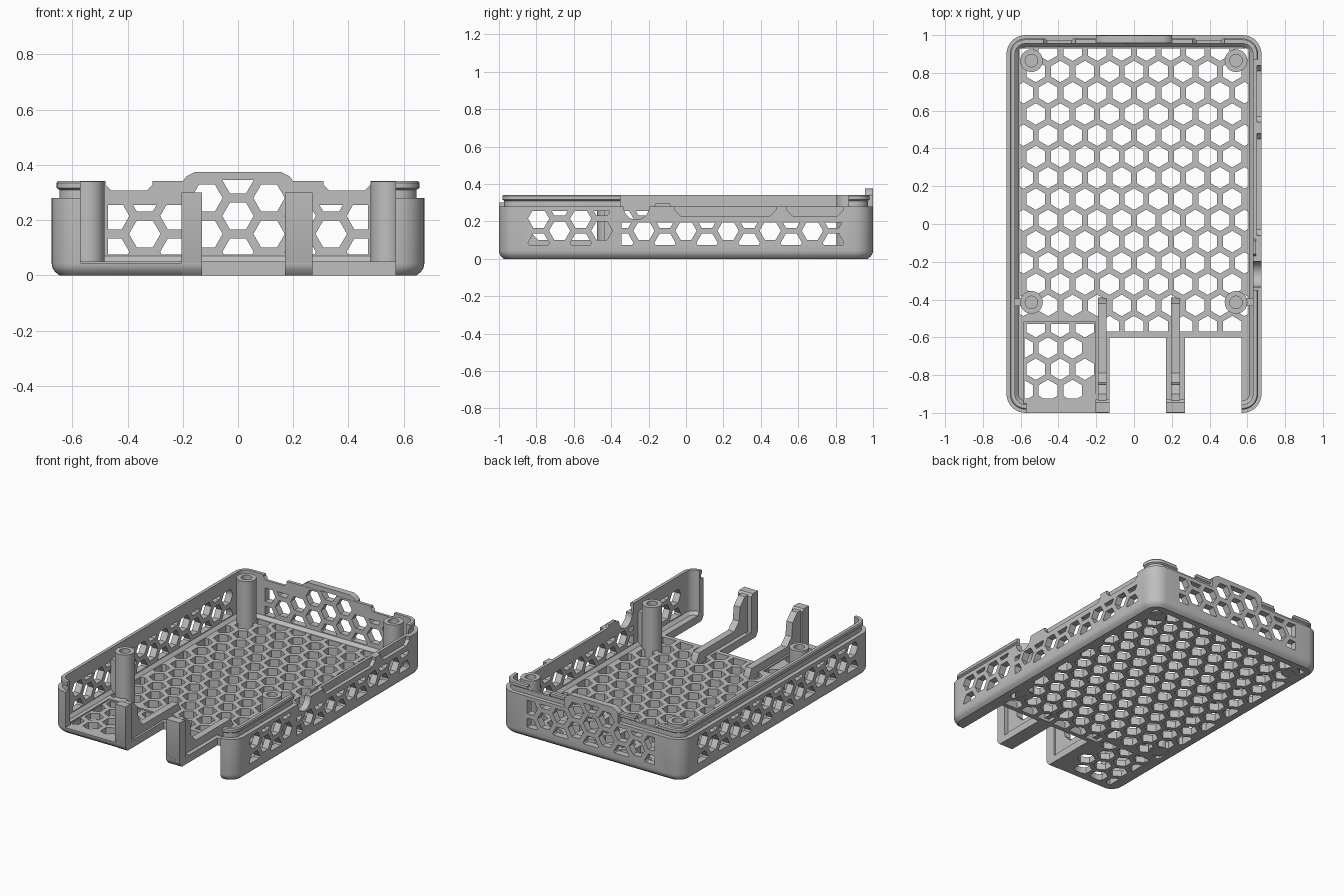
import bpy, bmesh, math

if "Cube" in bpy.data.objects:
    bpy.data.objects.remove(bpy.data.objects["Cube"])

grey = bpy.data.materials.new("grey_plastic")
grey.use_nodes = True
COLOUR = (0.52, 0.52, 0.52, 1)
grey.diffuse_color = COLOUR
grey.node_tree.nodes["Principled BSDF"].inputs["Base Color"].default_value = COLOUR


def finish(name, bm):
    bmesh.ops.recalc_face_normals(bm, faces=bm.faces)
    mesh = bpy.data.meshes.new(name)
    bm.to_mesh(mesh)
    bm.free()
    mesh.materials.append(grey)
    obj = bpy.data.objects.new(name, mesh)
    bpy.context.collection.objects.link(obj)
    return obj


def activate(obj):
    bpy.ops.object.select_all(action='DESELECT')
    obj.select_set(True)
    bpy.context.view_layer.objects.active = obj


AXES = {'x': lambda u, v, w: (w, u, v),
        'y': lambda u, v, w: (u, w, v),
        'z': lambda u, v, w: (u, v, w)}


def prisms(name, items):
    """Each item is (polygon, axis, low, high), extruded along the axis."""
    bm = bmesh.new()
    for poly, axis, lo, hi in items:
        place = AXES[axis]
        a = [bm.verts.new(place(u, v, lo)) for u, v in poly]
        b = [bm.verts.new(place(u, v, hi)) for u, v in poly]
        bm.faces.new(a)
        bm.faces.new(b)
        for i in range(len(a)):
            j = (i + 1) % len(a)
            bm.faces.new((a[i], a[j], b[j], b[i]))
    return finish(name, bm)


def loft(name, rings):
    """Skin a list of equal-length rings and cap both ends."""
    bm = bmesh.new()
    loops = [[bm.verts.new(p) for p in ring] for ring in rings]
    for a, b in zip(loops, loops[1:]):
        for i in range(len(a)):
            j = (i + 1) % len(a)
            bm.faces.new((a[i], a[j], b[j], b[i]))
    bm.faces.new(loops[0])
    bm.faces.new(loops[-1])
    return finish(name, bm)


def cut(target, cutter):
    activate(target)
    mod = target.modifiers.new("cut", 'BOOLEAN')
    mod.operation, mod.solver, mod.object = 'DIFFERENCE', 'EXACT', cutter
    bpy.ops.object.modifier_apply(modifier=mod.name)


def remove(obj):
    bpy.data.objects.remove(obj)


def rect(x0, x1, y0, y1):
    return [(x0, y0), (x1, y0), (x1, y1), (x0, y1)]


def rounded_ring(inset, z, radius=0.1, steps=8):
    r = max(radius - inset, 0.015)
    hx, hy = 0.675 - inset - r, 1 - inset - r
    ring = []
    for q, (sx, sy) in enumerate([(1, 1), (-1, 1), (-1, -1), (1, -1)]):
        for k in range(steps + 1):
            t = (q + k / steps) * math.pi / 2
            ring.append((sx * hx + r * math.cos(t), sy * hy + r * math.sin(t), z))
    return ring


def clip(poly, x0, x1, y0, y1):
    """Clip a convex polygon to a rectangle."""
    for axis, limit, sign in ((0, x0, 1), (0, x1, -1), (1, y0, 1), (1, y1, -1)):
        out = []
        for p, q in zip(poly, poly[1:] + poly[:1]):
            dp, dq = sign * (p[axis] - limit), sign * (q[axis] - limit)
            if dp >= 0:
                out.append(p)
            if dp * dq < 0:
                t = dp / (dp - dq)
                out.append((p[0] + t * (q[0] - p[0]), p[1] + t * (q[1] - p[1])))
        poly = out
        if not poly:
            return poly
    area = sum(p[0] * q[1] - q[0] * p[1] for p, q in zip(poly, poly[1:] + poly[:1])) / 2
    return poly if area > 0.0004 else []


PITCH = 0.13
ROW = PITCH * math.sqrt(3) / 2


def honeycomb(bounds, origin, flat_top, hole=0.057):
    """Clipped hexagons; bounds(u, v) gives the limits for a cell centre."""
    cells = []
    for r in range(-20, 21):
        for c in range(-20, 21):
            p, q = (c + 0.5 * (r % 2)) * PITCH, r * ROW
            u, v = (q, p) if flat_top else (p, q)
            u, v = u + origin[0], v + origin[1]
            box = bounds(u, v)
            turn = 0 if flat_top else math.pi / 6
            hexagon = [(u + hole * math.cos(turn + k * math.pi / 3),
                        v + hole * math.sin(turn + k * math.pi / 3)) for k in range(6)]
            poly = clip(hexagon, *box)
            if poly:
                cells.append(poly)
    return cells


# Tray: rounded bottom edge, snap bead on the lip, thin wall, chamfer down to the floor
PROFILE = [(0.028, 0), (0.012, 0.013), (0.003, 0.027), (0, 0.042), (0, 0.28), (0.028, 0.28),
           (0.028, 0.31), (0.018, 0.317), (0.018, 0.335), (0.024, 0.342), (0.045, 0.342),
           (0.045, 0.07), (0.064, 0.05)]
tray = loft("tray", [rounded_ring(i, z) for i, z in PROFILE])

# Raised middle of the back wall
half = [(0.2, 0.28), (0.2, 0.342), (0.185, 0.36), (0.155, 0.375)]
tab = prisms("back_tab", [(half + [(-x, z) for x, z in reversed(half)], 'y', 0.957, 0.999)])


# Openings cut one after another
def port(y0, y1, bottom, c):
    return [(y0, 0.5), (y0, bottom + c), (y0 + c, bottom), (y1 - c, bottom),
            (y1, bottom + c), (y1, 0.5)]


low_wall = [(-0.35, 0.5), (-0.35, 0.28), (-0.17, 0.28), (-0.16, 0.298), (-0.09, 0.298),
            (-0.08, 0.28), (0.87, 0.28), (0.87, 0.5)]
round_notch = [(-0.265 + 0.068 * math.cos(k * math.pi / 16), 0.277 + 0.068 * math.sin(k * math.pi / 16))
               for k in range(32)]
openings = [
    (rect(-0.57, 0.57, -1.1, -0.9), 'z', 0.045, 0.5),
    (rect(-0.585, -0.203, -0.95, -0.52), 'z', 0.042, 0.5),
    (rect(-0.13, 0.17, -1.1, -0.6), 'z', -0.1, 0.5),
    (rect(0.27, 0.57, -1.1, -0.6), 'z', -0.1, 0.5),
    (low_wall, 'x', 0.58, 0.8),
    (port(-0.06, 0.48, 0.23, 0.03), 'x', 0.65, 0.8),
    (port(0.54, 0.84, 0.23, 0.03), 'x', 0.65, 0.8),
    (round_notch, 'x', 0.58, 0.8),
    (port(0.31, 0.48, 0.308, 0.02), 'y', 0.9, 1.1),
    (port(-0.48, -0.31, 0.308, 0.02), 'y', 0.9, 1.1),
]
for item in openings:
    cutter = prisms("opening_cutter", [item])
    cut(tray, cutter)
    remove(cutter)


# Honeycomb vents in floor, back and side walls
def floor_bounds(x, y):
    if x < -0.2:
        if y < -0.515:
            return (-0.58, -0.204, -0.925, -0.53)
        return (-0.605, 0.605, -0.5, 0.93)
    return (-0.605, 0.605, -0.57, 0.93)


def back_bounds(x, z):
    return (-0.47, 0.47, 0.075, 0.345 if abs(x) < 0.19 else 0.255)


def left_bounds(y, z):
    return (-0.85, 0.84, 0.075, 0.255)


def right_bounds(y, z):
    return (-0.85, -0.37, 0.075, 0.255) if y < -0.36 else (-0.345, 0.84, 0.075, 0.195)


groups = [
    (honeycomb(floor_bounds, (0.065, 0.92), False), 'z', -0.1, 0.06),
    (honeycomb(back_bounds, (0, 0.215), True), 'y', 0.9, 1.1),
    (honeycomb(left_bounds, (0, 0.15), True), 'x', -0.8, -0.59),
    (honeycomb(right_bounds, (0, 0.15), True), 'x', 0.59, 0.8),
]
for cells, axis, lo, hi in groups:
    cutter = prisms("vent_cutter", [(cell, axis, lo, hi) for cell in cells])
    cut(tray, cutter)
    if axis == 'y':
        cut(tab, cutter)
    remove(cutter)

parts = [tray, tab]


# Hollow screw posts, the front pair tied to the side walls
def circle(x, y, r, z, n=32):
    return [(x + r * math.cos(2 * math.pi * k / n), y + r * math.sin(2 * math.pi * k / n), z)
            for k in range(n)]


for side, x, web in (("right", -0.543, (-0.635, -0.59)), ("left", 0.54, (0.59, 0.635))):
    for end, y in (("front", -0.415), ("back", 0.865)):
        steps = [(0.06, 0.002), (0.06, 0.34), (0.033, 0.34), (0.033, 0.1)]
        parts.append(loft(f"{end}_{side}_post", [circle(x, y, r, z) for r, z in steps]))
    parts.append(prisms(f"{side}_post_web", [(rect(*web, -0.435, -0.395), 'z', 0.04, 0.27)]))

# Front uprights, each with a rib running back along the floor
upright = [(-0.975, 0), (-0.93, 0), (-0.93, 0.285), (-0.945, 0.3), (-0.999, 0.3),
           (-0.999, 0.035), (-0.99, 0.015)]
rib = [(-0.39, 0.04), (-0.42, 0.1), (-0.79, 0.1), (-0.84, 0.15), (-0.85, 0.24),
       (-0.9, 0.29), (-0.94, 0.29), (-0.94, 0.02), (-0.39, 0.02)]
for name, x0, x1 in (("right", -0.205, -0.13), ("left", 0.17, 0.27)):
    mid = (x0 + x1) / 2
    parts.append(prisms(f"{name}_front_upright", [(upright, 'x', x0, x1)]))
    parts.append(prisms(f"{name}_floor_rib", [(rib, 'x', mid - 0.023, mid + 0.023)]))

for part in parts:
    activate(part)
    bpy.ops.object.shade_smooth_by_angle(angle=math.radians(35))
